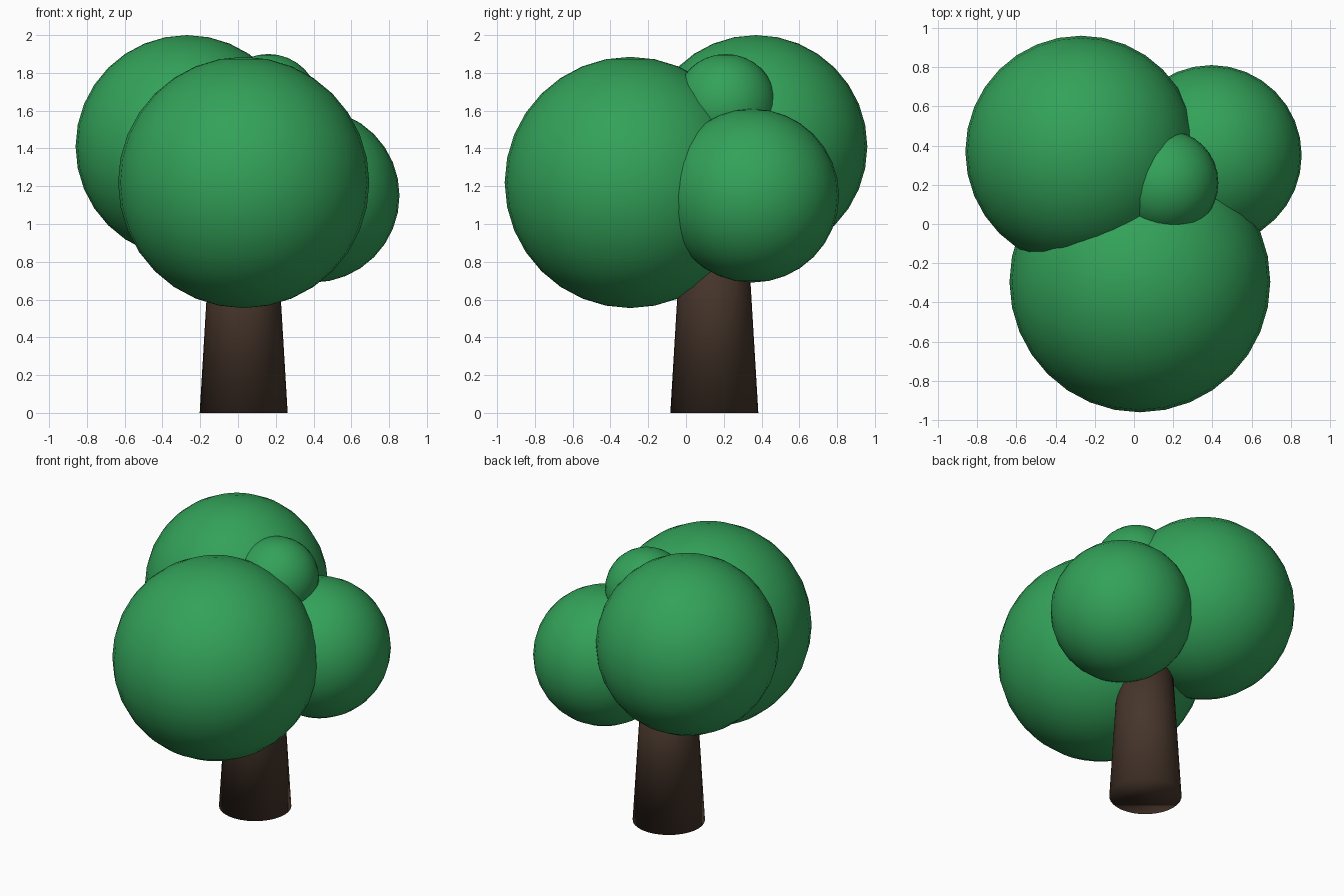
import bpy

if "Cube" in bpy.data.objects:
    bpy.data.objects.remove(bpy.data.objects["Cube"])


def material(name, rgb):
    m = bpy.data.materials.new(name)
    m.diffuse_color = (*rgb, 1)
    m.use_nodes = True
    m.node_tree.nodes["Principled BSDF"].inputs["Base Color"].default_value = m.diffuse_color
    return m


green = material("leaf green", (0.033, 0.36, 0.10))
brown = material("bark brown", (0.062, 0.036, 0.024))


def finish(name, mat):
    ob = bpy.context.object
    ob.name = name
    ob.data.materials.append(mat)
    bpy.ops.object.shade_smooth()


# Tapered trunk, running up into the foliage
TOP = 1.1
bpy.ops.mesh.primitive_cone_add(vertices=32, radius1=0.233, radius2=0.167,
                                depth=TOP, location=(0.03, 0.15, TOP / 2))
finish("trunk", brown)

# Foliage balls: name, centre, radius
for name, centre, radius in [
    ("front_foliage", (0.03, -0.295, 1.22), 0.665),
    ("back_left_foliage", (-0.27, 0.37, 1.41), 0.59),
    ("right_foliage", (0.395, 0.35, 1.15), 0.46),
    ("top_foliage", (0.16, 0.21, 1.63), 0.27),
]:
    bpy.ops.mesh.primitive_uv_sphere_add(segments=32, ring_count=16,
                                         radius=radius, location=centre)
    finish(name, green)
